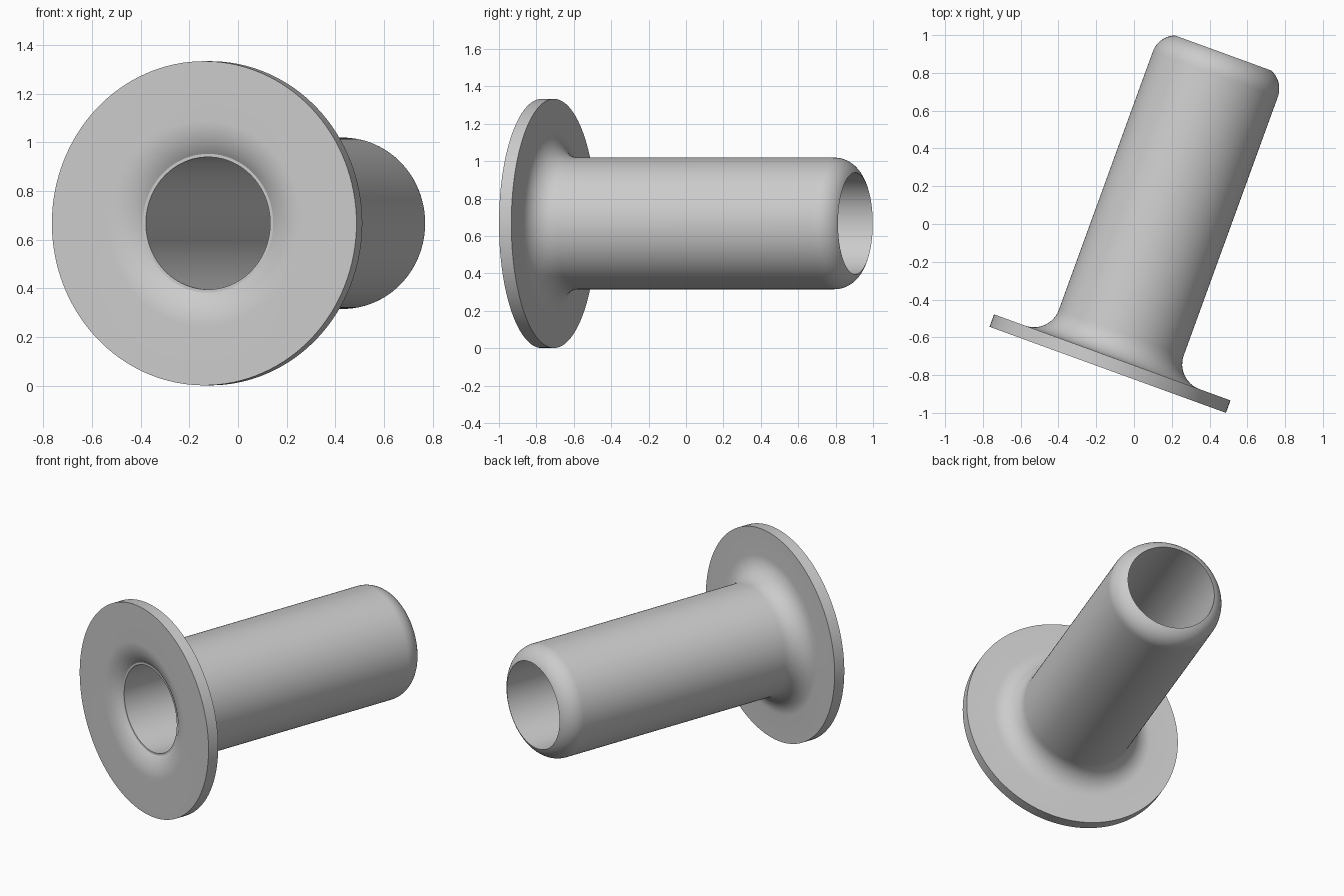
import bpy, bmesh
from math import sin, cos, pi, radians, atan2, acos

cube = bpy.data.objects.get("Cube")
if cube:
    bpy.data.objects.remove(cube, do_unlink=True)

SEGMENTS = 128
FLANGE_R, FLANGE_T = 0.666, 0.07
TUBE_R, BORE_R, LENGTH = 0.352, 0.272, 1.785
FILLET, ROUND = 0.14, 0.13
MOUTH_R, MOUTH_DEPTH, MOUTH_WIDTH = 0.285, 0.046, 0.14


def arc(r, s, radius, start, end, steps=12):
    """Points (radius from axis, distance along axis) on a circular arc."""
    angles = [start + (end - start) * i / steps for i in range(steps + 1)]
    return [(r + radius * cos(a), s + radius * sin(a)) for a in angles]


# Shallow flared mouth in the flange face, ending at a thin ledge
sweep = 2 * atan2(MOUTH_DEPTH, MOUTH_WIDTH)
mouth_round = MOUTH_WIDTH / sin(sweep)
mouth = arc(MOUTH_R + MOUTH_WIDTH, mouth_round, mouth_round, -pi / 2 - sweep, -pi / 2)

# Flange rim, then the fillet into the tube
rim = [(FLANGE_R, 0), (FLANGE_R, FLANGE_T)]
fillet = arc(TUBE_R + FILLET, FLANGE_T + FILLET, FILLET, -pi / 2, -pi)

# Rounded far end, cut by the bore
end_sweep = acos((BORE_R - TUBE_R + ROUND) / ROUND)
far_end = arc(TUBE_R - ROUND, LENGTH - ROUND * sin(end_sweep), ROUND, 0, end_sweep)

profile = [(BORE_R, MOUTH_DEPTH)] + mouth + rim + fillet + far_end

# Revolve the closed profile around the tube axis
bm = bmesh.new()
rings = []
for i in range(SEGMENTS):
    a = 2 * pi * i / SEGMENTS
    rings.append([bm.verts.new((r * cos(a), s, r * sin(a))) for r, s in profile])
count = len(profile)
for i, ring in enumerate(rings):
    after = rings[(i + 1) % SEGMENTS]
    for j in range(count):
        k = (j + 1) % count
        bm.faces.new((ring[j], ring[k], after[k], after[j]))
bmesh.ops.recalc_face_normals(bm, faces=bm.faces)

mesh = bpy.data.meshes.new("flanged_sleeve")
bm.to_mesh(mesh)
bm.free()
sleeve = bpy.data.objects.new("flanged_sleeve", mesh)
bpy.context.collection.objects.link(sleeve)
sleeve.location = (-0.139, -0.772, 0.667)
sleeve.rotation_euler.z = radians(-20)

# Plain grey finish
grey = bpy.data.materials.new("plain_grey")
grey.use_nodes = True
colour = (0.6, 0.6, 0.6, 1)
grey.diffuse_color = colour
grey.node_tree.nodes["Principled BSDF"].inputs["Base Color"].default_value = colour
mesh.materials.append(grey)

bpy.ops.object.select_all(action="DESELECT")
sleeve.select_set(True)
bpy.context.view_layer.objects.active = sleeve
bpy.ops.object.shade_smooth_by_angle(angle=radians(30))
